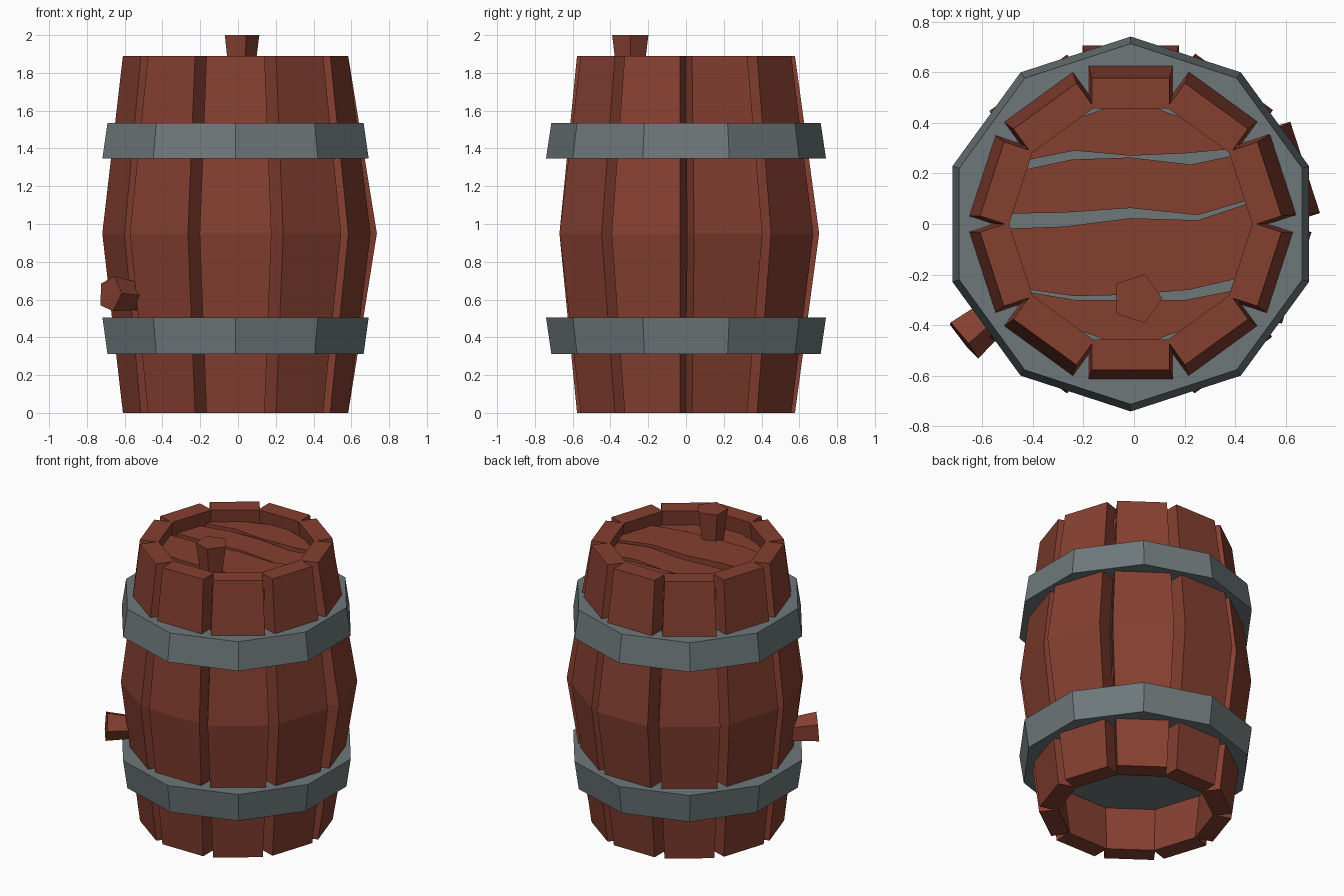
import bpy, math
from mathutils import Vector

if "Cube" in bpy.data.objects:
    bpy.data.objects.remove(bpy.data.objects["Cube"])

CX = -0.013          # barrel axis is slightly left of the bounding-box centre


def material(name, rgb):
    m = bpy.data.materials.new(name)
    m.diffuse_color = (*rgb, 1)
    m.use_nodes = True
    m.node_tree.nodes["Principled BSDF"].inputs["Base Color"].default_value = m.diffuse_color
    return m


WOOD = material("red_brown_wood", (0.235, 0.05, 0.03))
IRON = material("grey_iron", (0.155, 0.187, 0.195))


def loft(name, sections, mat):
    """Closed solid through equal-length cross-sections, with capped ends."""
    n = len(sections[0])
    verts = [v for s in sections for v in s]
    faces = [tuple(reversed(range(n))),
             tuple(range(len(verts) - n, len(verts)))]
    for r in range(len(sections) - 1):
        for i in range(n):
            j = (i + 1) % n
            faces.append((r * n + i, r * n + j, r * n + n + j, r * n + n + i))
    me = bpy.data.meshes.new(name)
    me.from_pydata(verts, [], faces)
    me.materials.append(mat)
    ob = bpy.data.objects.new(name, me)
    bpy.context.collection.objects.link(ob)
    return ob


# Ten bowed staves, each kinked at mid height
bow = [0.705, 0.69, 0.68, 0.68, 0.69, 0.67, 0.69, 0.69, 0.725, 0.695]
for k, mid in enumerate(bow):
    a = math.radians(90 + 36 * k)
    out = Vector((math.cos(a), math.sin(a), 0))
    side = Vector((-math.sin(a), math.cos(a), 0))
    secs = []
    for z, r, w in ((0, 0.577, 0.154), (0.95, mid, 0.19), (1.89, 0.577, 0.154)):
        c = Vector((CX, 0, z))
        secs.append([c + out * (r - d) + side * s * w
                     for d, s in ((0.12, -1), (0, -1), (0, 1), (0.12, 1))])
    loft(f"stave_{k + 1}", secs, WOOD)


# Two solid ten-sided hoops that also close the inside
def decagon(r, z):
    return [(CX + r * math.cos(math.radians(90 + 36 * i)),
             r * math.sin(math.radians(90 + 36 * i)), z) for i in range(10)]


loft("lower_hoop", [decagon(0.713, 0.312), decagon(0.741, 0.505)], IRON)
loft("upper_hoop", [decagon(0.741, 1.348), decagon(0.713, 1.535)], IRON)

# Lid planks: lower and upper edge heights in y, at five stations across
T = (-1, -0.5, 0, 0.5, 1)
planks = [
    ((0.24, 0.29, 0.27, 0.28, 0.30), (0.36, 0.44, 0.50, 0.44, 0.36), 1.805),
    ((0.04, 0.045, 0.063, 0.035, 0.11), (0.20, 0.255, 0.263, 0.235, 0.28), 1.80),
    ((-0.25, -0.285, -0.28, -0.26, -0.20), (-0.02, -0.01, 0.023, 0.015, 0.10), 1.81),
    ((-0.36, -0.44, -0.50, -0.44, -0.36), (-0.26, -0.30, -0.30, -0.30, -0.25), 1.79),
]
for k, (lo, hi, top) in enumerate(planks):
    secs = []
    for t, y0, y1 in zip(T, lo, hi):
        x0, x1 = (CX + t * math.sqrt(0.53 ** 2 - y * y) for y in (y0, y1))
        secs.append([(x0, y0, top - 0.075), (x0, y0, top),
                     (x1, y1, top), (x1, y1, top - 0.075)][::-1])
    loft(f"lid_plank_{k + 1}", secs, WOOD)


# Five-sided tapered plugs
def plug(name, inner, outer, r0, r1, turn):
    inner, outer = Vector(inner), Vector(outer)
    axis = (outer - inner).normalized()
    ref = Vector((1, 0, 0)) if abs(axis.z) > 0.9 else Vector((0, 0, 1))
    u = (ref - axis * ref.dot(axis)).normalized()
    v = axis.cross(u)
    secs = [[c + (u * math.cos(math.radians(turn + 72 * i)) +
                  v * math.sin(math.radians(turn + 72 * i))) * r
             for i in range(5)] for c, r in ((inner, r0), (outer, r1))]
    loft(name, secs, WOOD)


plug("lid_plug", (0.012, -0.295, 1.72), (0.012, -0.295, 2.0), 0.065, 0.101, 0)
plug("side_plug", (-0.47, -0.29, 0.61), (-0.677, -0.455, 0.63), 0.065, 0.098, 200)
